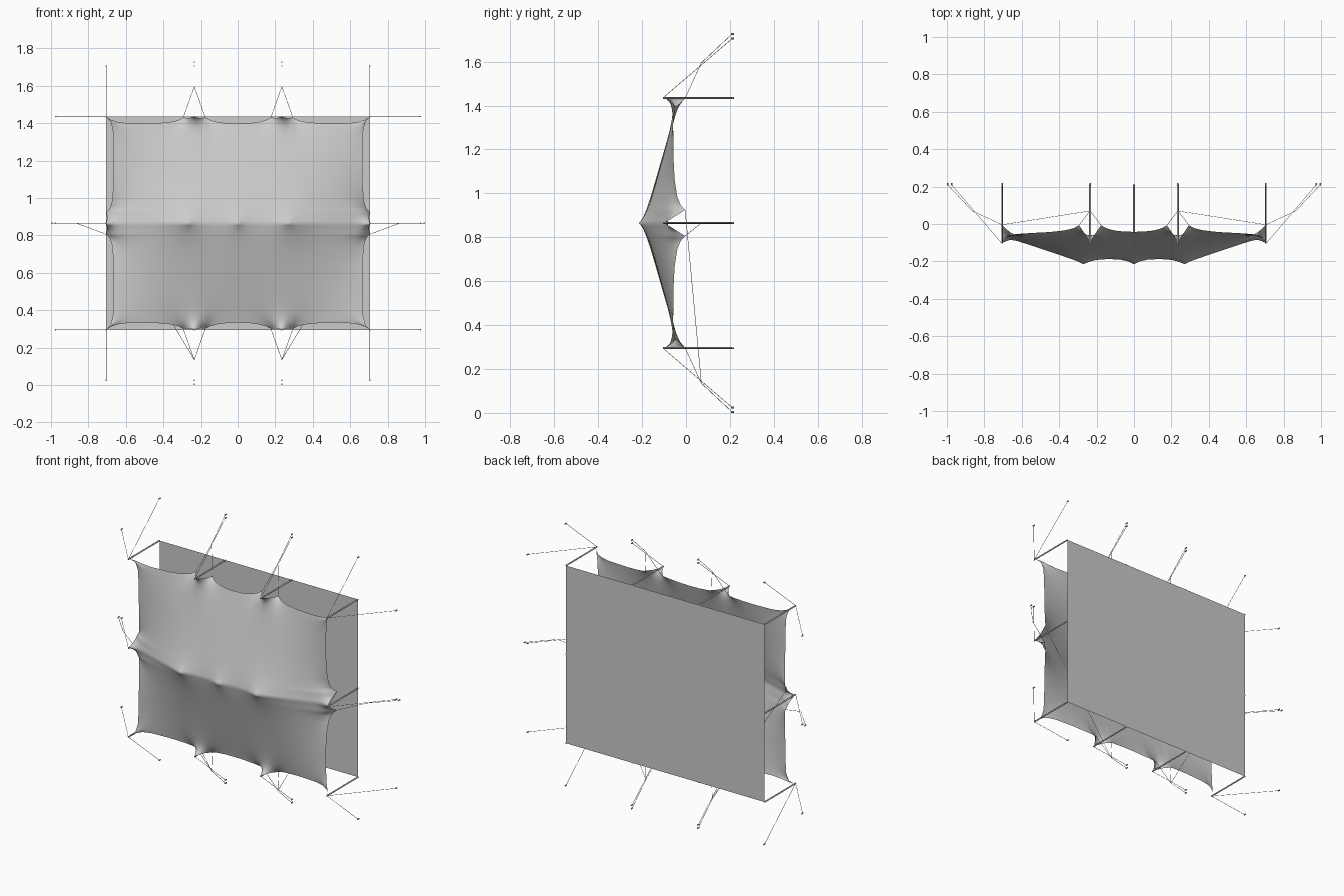
import bpy, bmesh
from mathutils import Vector

if "Cube" in bpy.data.objects:
    bpy.data.objects.remove(bpy.data.objects["Cube"])

W, H, ZC = 0.705, 0.57, 0.865      # half width, half height, centre height
WALL, TIP, MAST = 0.21, -0.105, 0.235
NX, NZ = 60, 48                    # half-grid resolution of the membrane


def finish(name, bm, smooth=False):
    me = bpy.data.meshes.new(name)
    bm.to_mesh(me)
    bm.free()
    for p in me.polygons:
        p.use_smooth = smooth
    ob = bpy.data.objects.new(name, me)
    bpy.context.collection.objects.link(ob)
    return ob


def rods(name, segs, r, sides=8):
    bm = bmesh.new()
    for a, b in segs:
        a, b = Vector(a), Vector(b)
        d = b - a
        m = d.to_track_quat('Z', 'Y').to_matrix().to_4x4()
        m.translation = (a + b) / 2
        bmesh.ops.create_cone(bm, cap_ends=True, segments=sides, radius1=r,
                              radius2=r, depth=d.length, matrix=m)
    return finish(name, bm)


def interp(table, t, k):
    for p, q in zip(table, table[1:]):
        if t <= q[0] + 1e-9:
            f = (t - p[0]) / (q[0] - p[0])
            return p[k] + (q[k] - p[k]) * f
    return table[-1][k]


# Edge profiles, mirrored about the centre
# top/bottom edge: x, half height, y
TOP = [(0, .532, -.042), (.06, .534, -.04), (.11, .541, -.034), (.15, .551, -.022),
       (.17625, .565, -.006), (.205, .561, -.05), (.235, .57, -.10), (.265, .561, -.05),
       (.29375, .565, -.006), (.32, .55, -.022), (.37, .54, -.034), (.45, .533, -.043),
       (.58, .533, -.05), (.64, .54, -.055), (.68, .553, -.066), (.705, .57, -.095)]
# side edge: height offset, half width, y
SIDE = [(0, .705, -.10), (.03, .699, -.05), (.059375, .705, -.004), (.08, .685, -.024),
        (.12, .673, -.04), (.2, .667, -.052), (.3, .665, -.057), (.42, .666, -.058),
        (.5, .67, -.06), (.545, .682, -.068), (.57, .705, -.095)]
# ridge line: x, y
RIDGE = [(0, -.215), (.03, -.2), (.07, -.191), (.135, -.187), (.2, -.192), (.24, -.202),
         (.27, -.215), (.30, -.2), (.35, -.182), (.45, -.148), (.55, -.115),
         (.62, -.092), (.66, -.084), (.705, -.10)]

# Tensioned membrane: fixed edges and ridge, interior relaxed
nx, nz = 2 * NX, 2 * NZ
us = [(i - NX) / NX for i in range(nx + 1)]
vs = [(j - NZ) / NZ for j in range(nz + 1)]
topy = [interp(TOP, abs(u) * W, 2) for u in us]
ridgey = [interp(RIDGE, abs(u) * W, 1) for u in us]
Y = [[topy[i] * abs(v) + ridgey[i] * (1 - abs(v)) for v in vs] for i in range(nx + 1)]
for j, v in enumerate(vs):
    Y[0][j] = Y[nx][j] = interp(SIDE, abs(v) * H, 2)
cx, cz = (NX / W) ** 2 * 0.7, (NZ / H) ** 2
for _ in range(160):
    for i in range(1, nx):
        a, c, e = Y[i - 1], Y[i], Y[i + 1]
        for j in range(1, nz):
            if j != NZ:
                t = (cx * (a[j] + e[j]) + cz * (c[j - 1] + c[j + 1])) / (2 * (cx + cz))
                c[j] += 1.7 * (t - c[j])
bm = bmesh.new()
hw = [interp(SIDE, abs(v) * H, 1) for v in vs]
hh = [interp(TOP, abs(u) * W, 1) for u in us]
grid = [[bm.verts.new((us[i] * (W + (hw[j] - W) * abs(us[i]) ** 3), Y[i][j],
                       ZC + vs[j] * (H + (hh[i] - H) * abs(vs[j]) ** 3))) for j in range(nz + 1)]
        for i in range(nx + 1)]
for i in range(nx):
    for j in range(nz):
        bm.faces.new((grid[i][j], grid[i + 1][j], grid[i + 1][j + 1], grid[i][j + 1]))
finish("membrane", bm, True)

# Flat wall behind
bm = bmesh.new()
bm.faces.new([bm.verts.new((x, WALL, ZC + z)) for x, z in
              ((-W, -H), (W, -H), (W, H), (-W, H))])
finish("wall_panel", bm)

# Masts, guy ropes and anchors
masts, ropes, anchors = [], [], []


def guy(a, b):
    ropes.append((a, b))
    anchors.append(((b[0], b[1] - .005, b[2]), (b[0], b[1] + .009, b[2])))


for x in (-MAST, 0, MAST):
    masts.append(((x, WALL, ZC), (x, -.19, ZC)))
for s in (-1, 1):
    # side mast with bridle
    masts.append(((s * W, WALL, ZC), (s * W, TIP, ZC)))
    guy((s * W, TIP, ZC), (s * .975, WALL, ZC))
    knot = (s * .865, .07, ZC)
    guy(knot, (s * .996, WALL, ZC))
    for t in (-1, 1):
        ropes.append(((s * W, -.004, ZC + t * .059), knot))
        # corner mast with two guys
        z = ZC + t * H
        masts.append(((s * W, WALL, z), (s * W, TIP, z)))
        guy((s * W, TIP, z), (s * W, WALL, ZC + t * .84))
        guy((s * W, TIP, z), (s * .975, WALL, z))
        # edge mast with bridle
        masts.append(((s * MAST, WALL, z), (s * MAST, TIP, z)))
        guy((s * MAST, TIP, z), (s * MAST, WALL, ZC + t * .84))
        knot = (s * MAST, .07, ZC + t * .73)
        guy(knot, (s * MAST, WALL, ZC + t * .861))
        for d in (-1, 1):
            ropes.append(((s * MAST + d * .05875, -.006, ZC + t * .565), knot))
rods("masts", masts, .0045, 12)
rods("guy_ropes", ropes, .0012, 6)
rods("anchors", anchors, .004, 8)
